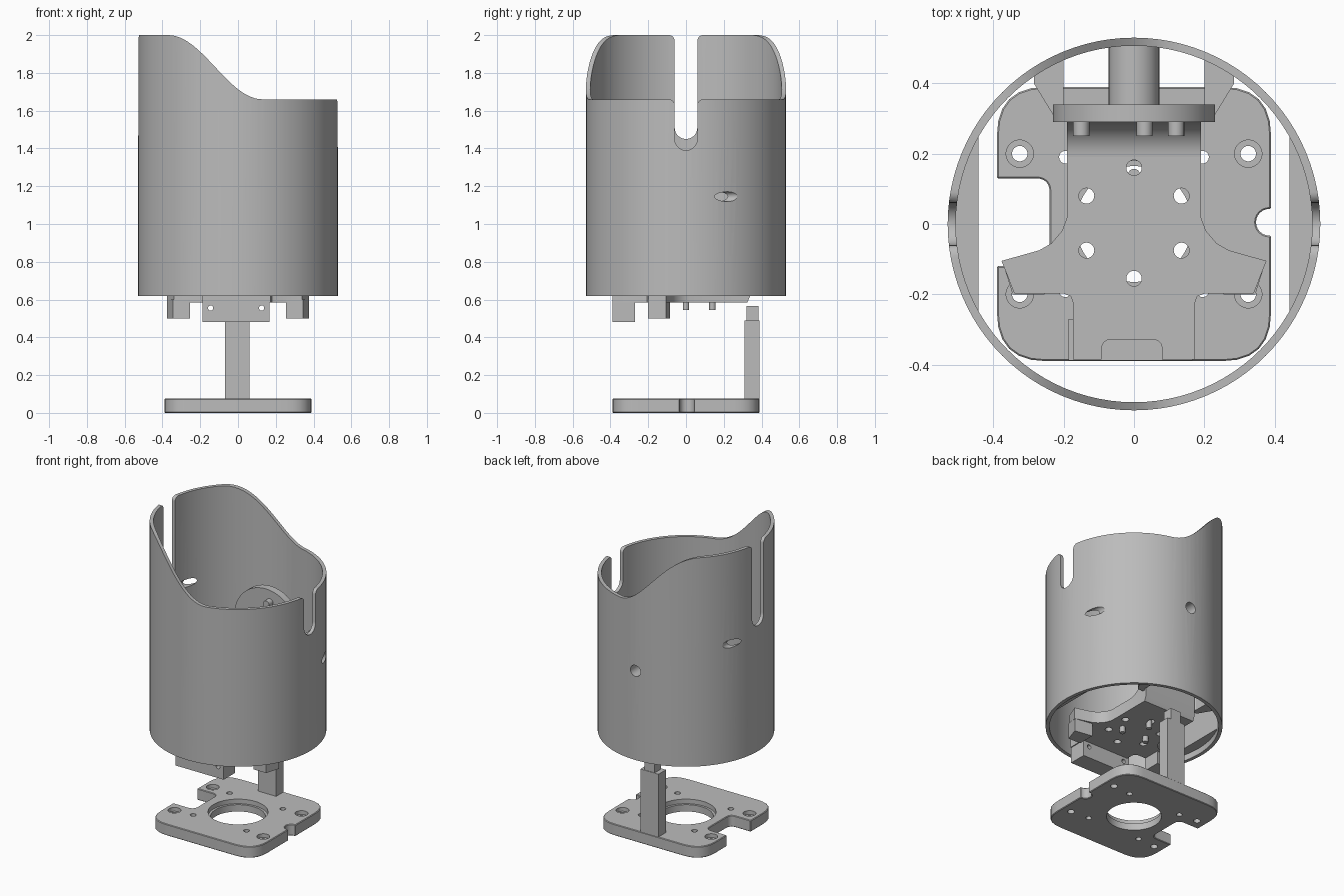
import bpy, bmesh
from math import sin, cos, pi, radians
from mathutils import Vector

if "Cube" in bpy.data.objects:
    bpy.data.objects.remove(bpy.data.objects["Cube"], do_unlink=True)

grey = bpy.data.materials.new("plain grey")
grey.use_nodes = True
colour = (0.5, 0.5, 0.5, 1)
grey.diffuse_color = colour
grey.node_tree.nodes["Principled BSDF"].inputs["Base Color"].default_value = colour


def extrude(name, outline, axis, lo, hi):
    """Prism from a 2D outline, running along an axis between lo and hi."""
    place = {"X": lambda u, v, h: (h, u, v),
             "Y": lambda u, v, h: (u, h, v),
             "Z": lambda u, v, h: (u, v, h)}[axis]
    bm = bmesh.new()
    ends = [[bm.verts.new(place(u, v, h)) for u, v in outline] for h in (lo, hi)]
    n = len(outline)
    bm.faces.new(ends[0])
    bm.faces.new(ends[1])
    for i in range(n):
        j = (i + 1) % n
        bm.faces.new((ends[0][i], ends[0][j], ends[1][j], ends[1][i]))
    bmesh.ops.recalc_face_normals(bm, faces=bm.faces)
    mesh = bpy.data.meshes.new(name)
    bm.to_mesh(mesh)
    bm.free()
    mesh.materials.append(grey)
    ob = bpy.data.objects.new(name, mesh)
    bpy.context.collection.objects.link(ob)
    return ob


def circle(u, v, r, n=24):
    return [(u + r * cos(2 * pi * i / n), v + r * sin(2 * pi * i / n)) for i in range(n)]


def rect(u0, v0, u1, v1):
    return [(u0, v0), (u1, v0), (u1, v1), (u0, v1)]


def rounded(points, r, steps=6):
    """Replace each corner of an outline with a small curve."""
    out = []
    pts = [Vector(p) for p in points]
    for i, p in enumerate(pts):
        a, b = pts[i - 1] - p, pts[(i + 1) % len(pts)] - p
        a = p + a.normalized() * min(r, a.length * 0.45)
        b = p + b.normalized() * min(r, b.length * 0.45)
        for k in range(steps + 1):
            t = k / steps
            out.append(tuple(a * (1 - t) ** 2 + p * 2 * t * (1 - t) + b * t * t))
    return out


def activate(ob):
    bpy.ops.object.select_all(action="DESELECT")
    ob.select_set(True)
    bpy.context.view_layer.objects.active = ob


def cut(ob, outline, axis, lo, hi):
    cutter = extrude("cutter", outline, axis, lo, hi)
    cutter.hide_render = True
    mod = ob.modifiers.new("cut", "BOOLEAN")
    mod.operation, mod.solver, mod.object = "DIFFERENCE", "EXACT", cutter
    activate(ob)
    bpy.ops.object.modifier_apply(modifier=mod.name)
    bpy.data.objects.remove(cutter, do_unlink=True)


def bevel(ob, width):
    mod = ob.modifiers.new("bevel", "BEVEL")
    mod.width, mod.segments, mod.angle_limit = width, 1, radians(50)
    activate(ob)
    bpy.ops.object.modifier_apply(modifier=mod.name)


R, R_IN = 0.53, 0.507
LOW, HIGH = 1.66, 2.0

# Cylindrical shell with a swept rim
shell = extrude("shell", circle(0, 0, R, 96), "Z", 0.62, HIGH)
cut(shell, circle(0, 0, R_IN, 96), "Z", 0.5, 2.2)
mid = (HIGH + LOW) / 2
sweep = [(-0.37 + 0.5 * i / 24, mid + (HIGH - LOW) / 2 * cos(pi * i / 24)) for i in range(1, 25)]
cut(shell, sweep + [(0.7, LOW), (0.7, 2.3), (-0.37, 2.3), (-0.37, HIGH)], "Y", -0.7, 0.7)


# Rounded slots in both sides, flared at the rim
def slot(bottom, top):
    arc = [(0.06 * cos(pi + pi * i / 14), bottom + 0.06 + 0.06 * sin(pi + pi * i / 14))
           for i in range(15)]
    flare = [(0.06 + 0.03 * (1 - cos(a)), top - 0.03 + 0.03 * sin(a))
             for a in [pi / 2 * i / 5 for i in range(6)]]
    flare.append((0.09, top + 0.1))
    return arc + flare + [(-u, v) for u, v in reversed(flare)]


cut(shell, slot(1.39, LOW), "X", 0.3, 0.7)
cut(shell, slot(1.45, HIGH), "X", -0.7, -0.3)

# Drilled holes in the back and sides
for x, z, r in ((0.482, 1.145, 0.026), (-0.482, 1.4, 0.026), (0, 1.21, 0.037)):
    cut(shell, circle(x, z, r), "Y", 0.1, 0.7)

# Flat pads on the inner side walls
for side, name in ((1, "left_pad"), (-1, "right_pad")):
    arc = [(side * 0.51 * cos(a), 0.51 * sin(a)) for a in [radians(-30 + 5 * i) for i in range(13)]]
    extrude(name, arc, "Z", 0.66, 1.1)

# Base plate with notches, bore and screw holes
base = extrude("base_plate", rounded(rect(-0.39, -0.39, 0.39, 0.39), 0.14), "Z", 0, 0.075)
cut(base, rounded(rect(-0.6, -0.12, -0.24, 0.13), 0.04), "Z", -0.1, 0.2)
cut(base, circle(0.385, 0.005, 0.038), "Z", -0.1, 0.2)
bevel(base, 0.01)
cut(base, circle(0, 0, 0.165, 48), "Z", -0.1, 0.2)
cut(base, circle(0, 0, 0.18, 48), "Z", 0.045, 0.2)
for sx in (-1, 1):
    for sy in (-1, 1):
        cut(base, circle(sx * 0.325, sy * 0.2, 0.022), "Z", -0.1, 0.2)
        cut(base, circle(sx * 0.325, sy * 0.2, 0.039), "Z", 0.05, 0.2)
        cut(base, circle(sx * 0.195, sy * 0.19, 0.018), "Z", -0.1, 0.2)

# Post standing on the base
extrude("post", rect(-0.07, 0.31, 0.062, 0.388), "Z", 0.07, 0.49)
extrude("post_tip", rect(-0.04, 0.32, 0.035, 0.385), "Z", 0.48, 0.567)

# Floor plate with side arms
half = [(0.19, 0.3), (0.19, 0.02), (0.205, -0.02), (0.235, -0.055), (0.27, -0.075),
        (0.377, -0.105), (0.34, -0.198), (0.2, -0.198), (0.18, -0.206), (0.173, -0.225),
        (0.173, -0.385)]
outline = half + [(-x, y) for x, y in reversed(half)]
floor = extrude("floor_plate", outline, "Z", 0.585, 0.66)
for x, y in ((0, 0.16), (0, -0.155), (0.135, 0.08), (-0.135, 0.08), (0.135, -0.075), (-0.135, -0.075)):
    cut(floor, circle(x, y, 0.022), "Z", 0.4, 0.9)
cut(floor, rounded(rect(-0.092, -0.45, 0.08, -0.328), 0.03), "Z", 0.63, 0.9)

# Blocks under the floor plate
bar = extrude("front_block", rect(-0.187, -0.388, 0.167, -0.27), "Z", 0.48, 0.63)
for x in (-0.145, 0.125):
    cut(bar, circle(x, 0.555, 0.014, 16), "Y", -0.5, -0.1)
for side, name in ((1, "left_arm_block"), (-1, "right_arm_block")):
    foot = [(0.255, -0.085), (0.375, -0.105), (0.345, -0.2), (0.255, -0.2)]
    extrude(name, [(side * x, y) for x, y in foot], "Z", 0.5, 0.6)
for i, (x, y) in enumerate(((-0.09, 0), (0.09, 0), (0, 0.14))):
    extrude(f"floor_pin_{i}", circle(x, y, 0.017, 16), "Z", 0.545, 0.6)

# Upright wall curving out of the floor
fillet = [(0.19 + 0.1 * sin(a), 0.76 - 0.1 * cos(a)) for a in [pi / 2 * i / 10 for i in range(11)]]
extrude("back_wall", [(0.19, 0.585), (0.325, 0.585), (0.34, 0.62), (0.34, 1.2), (0.29, 1.2)]
        + fillet[::-1], "X", -0.19, 0.19)

# Struts joining the wall to the shell
for side, name in ((1, "left_strut"), (-1, "right_strut")):
    web = [(0.18, 0.31), (0.23, 0.31), (0.285, 0.4), (0.285, 0.43), (0.2, 0.475), (0.2, 0.34)]
    extrude(name, [(side * x, y) for x, y in web], "Z", 0.66, 1.15)

# Round mounting disc, its boss and pins
extrude("mount_disc", circle(0, 1.21, 0.23, 48), "Y", 0.29, 0.34)
boss = extrude("mount_boss", circle(0, 1.21, 0.072, 32), "Y", 0.33, 0.515)
cut(boss, circle(0, 1.21, 0.037), "Y", 0.4, 0.7)
for i, (x, z) in enumerate(((-0.15, 1.25), (0.03, 1.36), (0.12, 1.3))):
    extrude(f"disc_pin_{i}", circle(x, z, 0.023, 20), "Y", 0.25, 0.3)

# Smooth the curved walls and keep hard edges
bpy.ops.object.select_all(action="DESELECT")
for ob in bpy.context.collection.objects:
    if ob.type == "MESH" and grey.name in ob.data.materials:
        ob.select_set(True)
        bpy.context.view_layer.objects.active = ob
bpy.ops.object.shade_smooth_by_angle(angle=radians(30))
